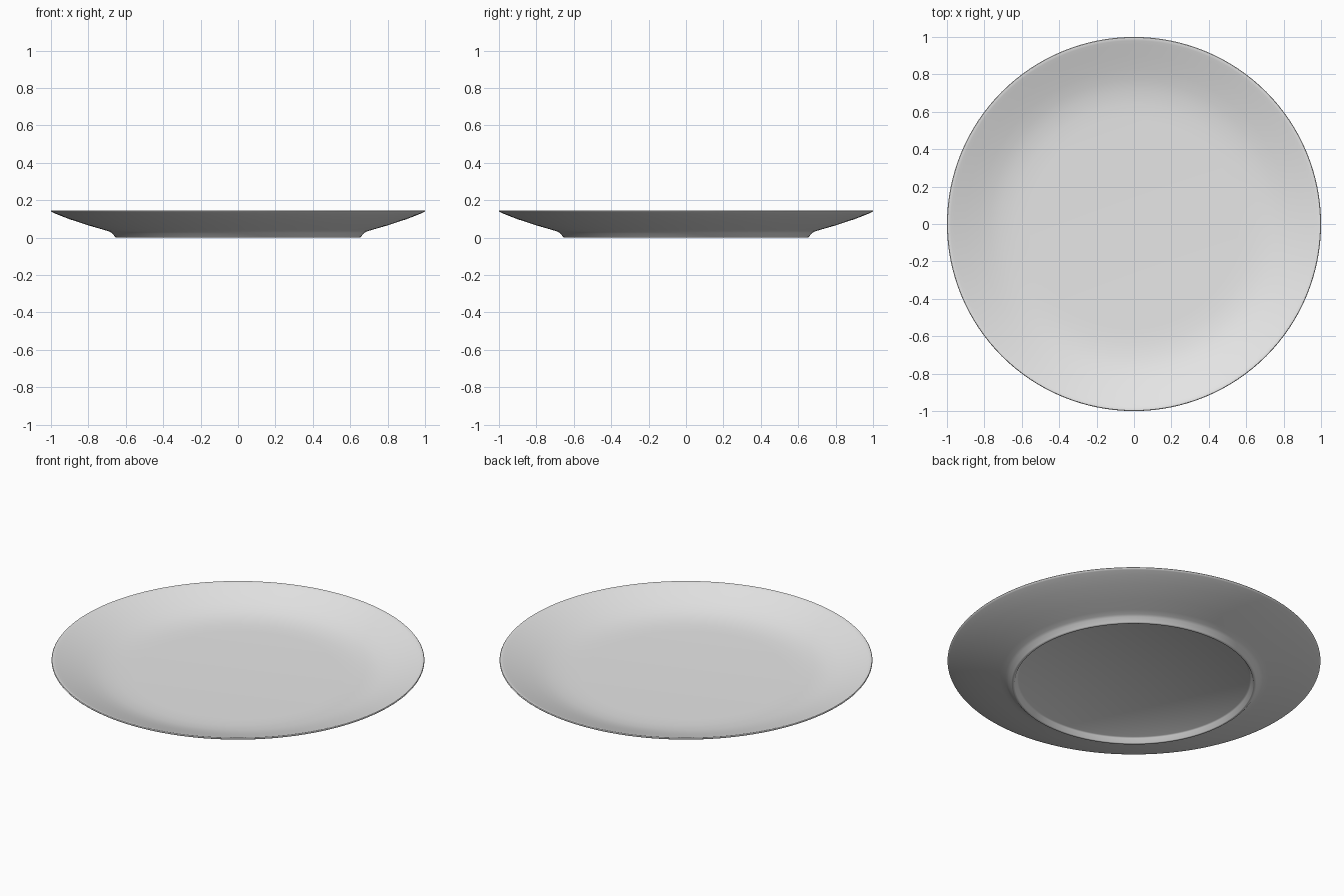
import bpy, bmesh, math

cube = bpy.data.objects.get("Cube")
if cube:
    bpy.data.objects.remove(cube, do_unlink=True)

# Plain grey glaze
glaze = bpy.data.materials.new("pale_grey_glaze")
glaze.use_nodes = True
colour = (0.8, 0.8, 0.8, 1)
glaze.diffuse_color = colour
glaze.node_tree.nodes["Principled BSDF"].inputs["Base Color"].default_value = colour

# Half section (radius, height): underside, foot ring, flared wall, rim, dish
underside = [(0, 0.03), (0.62, 0.03), (0.628, 0.025)]
foot = [(0.64, 0.002), (0.644, 0), (0.652, 0), (0.657, 0.004), (0.675, 0.025), (0.69, 0.033)]
wall = [(0.72, 0.042), (0.8, 0.065), (0.9, 0.098), (0.96, 0.121)]
rim = [(0.99, 0.134), (0.998, 0.138), (1, 0.142), (0.997, 0.146), (0.99, 0.146), (0.98, 0.143)]
dish = [(0.96, 0.136), (0.9, 0.115), (0.83, 0.091), (0.77, 0.073),
        (0.71, 0.06), (0.64, 0.053), (0.56, 0.05), (0, 0.05)]
profile = underside + foot + wall + rim + dish

# Spin the section into a solid plate
bm = bmesh.new()
verts = [bm.verts.new((r, 0, z)) for r, z in profile]
edges = [bm.edges.new(pair) for pair in zip(verts, verts[1:])]
bmesh.ops.spin(bm, geom=verts + edges, cent=(0, 0, 0), axis=(0, 0, 1),
               angle=math.tau, steps=128, use_duplicate=False)
bmesh.ops.remove_doubles(bm, verts=bm.verts, dist=0.0005)
bmesh.ops.recalc_face_normals(bm, faces=bm.faces)
mesh = bpy.data.meshes.new("plate")
bm.to_mesh(mesh)
bm.free()
mesh.materials.append(glaze)

plate = bpy.data.objects.new("plate", mesh)
bpy.context.collection.objects.link(plate)
bpy.ops.object.select_all(action="DESELECT")
plate.select_set(True)
bpy.context.view_layer.objects.active = plate
bpy.ops.object.shade_smooth_by_angle(angle=math.radians(50))
